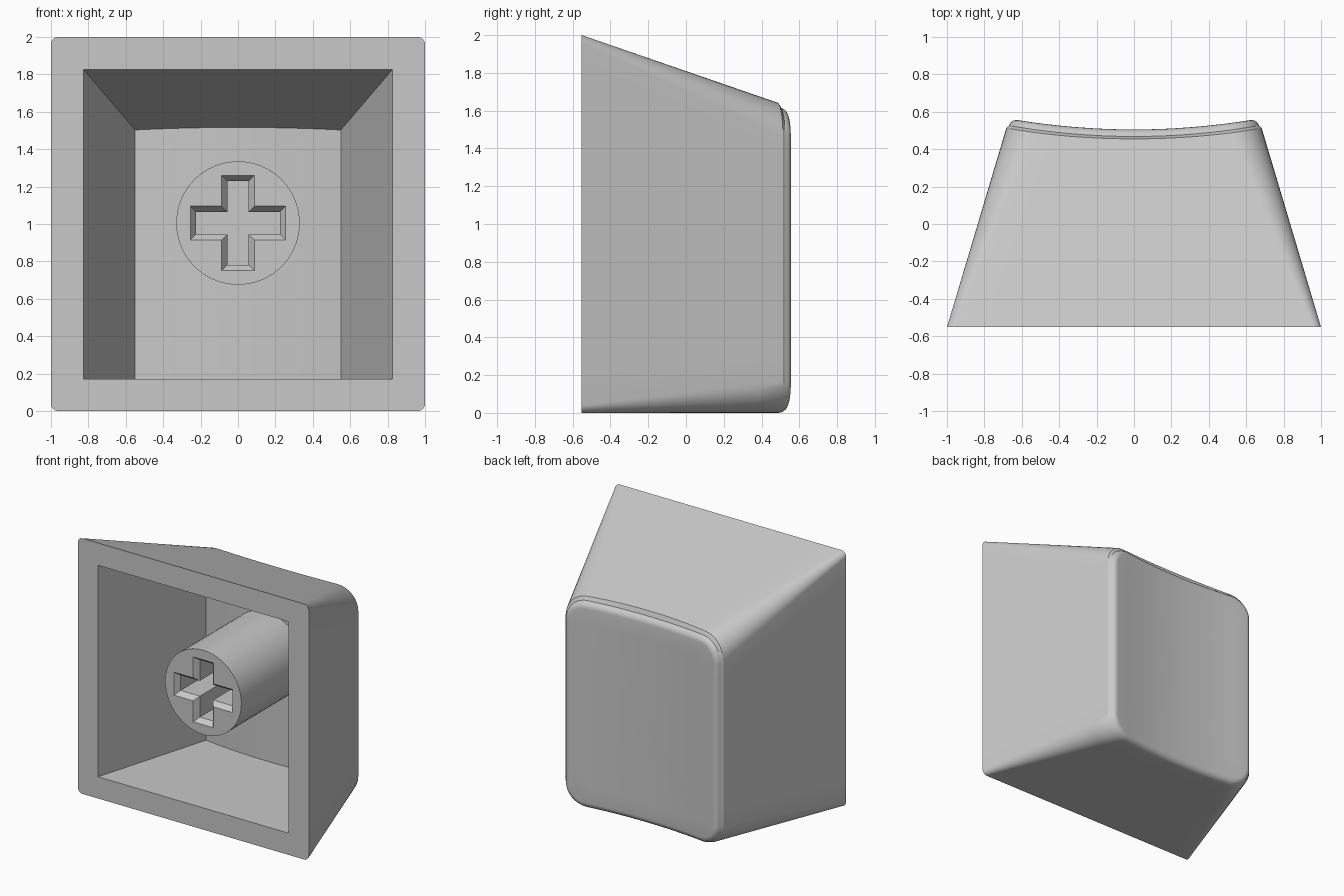
import bpy, bmesh, math

if "Cube" in bpy.data.objects:
    bpy.data.objects.remove(bpy.data.objects["Cube"], do_unlink=True)

FRONT = -0.552      # plane of the open rim
FILLET = 0.05       # rounding around the dished face

grey = bpy.data.materials.new("light grey plastic")
grey.use_nodes = True
grey.diffuse_color = (0.58, 0.58, 0.58, 1)
grey.node_tree.nodes["Principled BSDF"].inputs["Base Color"].default_value = (0.58, 0.58, 0.58, 1)


def loft(name, rings):
    """Closed solid through a list of equal-length point rings."""
    bm = bmesh.new()
    loops = [[bm.verts.new(p) for p in ring] for ring in rings]
    n = len(loops[0])
    for a, b in zip(loops, loops[1:]):
        for i in range(n):
            j = (i + 1) % n
            bm.faces.new((a[i], a[j], b[j], b[i]))
    bm.faces.new(loops[0])
    bm.faces.new(loops[-1][::-1])
    bmesh.ops.recalc_face_normals(bm, faces=bm.faces)
    mesh = bpy.data.meshes.new(name)
    bm.to_mesh(mesh)
    bm.free()
    mesh.materials.append(grey)
    obj = bpy.data.objects.new(name, mesh)
    bpy.context.collection.objects.link(obj)
    return obj


def activate(obj):
    bpy.ops.object.select_all(action="DESELECT")
    obj.select_set(True)
    bpy.context.view_layer.objects.active = obj


def cut(target, cutter):
    cutter.hide_render = True
    mod = target.modifiers.new("cut", "BOOLEAN")
    mod.operation = "DIFFERENCE"
    mod.solver = "EXACT"
    mod.object = cutter
    activate(target)
    bpy.ops.object.modifier_apply(modifier=mod.name)
    bpy.data.objects.remove(cutter, do_unlink=True)


def dish(x):
    return 0.505 + 0.05 * (x / 0.62) ** 2


def section(half_x, top, r, inset=0.0, steps=12, arc=8):
    """Rounded rectangle in x and z, with extra points along the long sides."""
    hx, lo, hi = half_x - inset, inset, top - inset
    r = max(r - inset, 0.01)
    pts = []
    corners = [(hx - r, hi - r, 0), (r - hx, hi - r, 90),
               (r - hx, lo + r, 180), (hx - r, lo + r, 270)]
    for k, (cx, cz, start) in enumerate(corners):
        for i in range(arc + 1):
            a = math.radians(start + 90 * i / arc)
            pts.append((cx + r * math.cos(a), cz + r * math.sin(a)))
        nx, nz, ns = corners[(k + 1) % 4]
        ex = nx + r * math.cos(math.radians(ns))
        ez = nz + r * math.sin(math.radians(ns))
        sx, sz = pts[-1]
        for i in range(1, steps):
            f = i / steps
            pts.append((sx + (ex - sx) * f, sz + (ez - sz) * f))
    return pts


def outer(y, r, inset=0.0):
    d = y - FRONT
    return section(1 - 0.298 * d, 2 - 0.345 * d, r, inset)


# Outer shell: tapered body, then the fillet, then the dished face
end = outer(dish(0.62), 0.17)
body_end = [dish(x) - FILLET for x, z in end]
rings = []
for k in range(9):
    t = k / 8
    ring = []
    for i, stop in enumerate(body_end):
        y = FRONT + t * (stop - FRONT)
        x, z = outer(y, 0.04 + 0.13 * t)[i]
        ring.append((x, y, z))
    rings.append(ring)
for k in range(1, 7):
    a = math.pi / 2 * k / 6
    pts = outer(dish(0.62), 0.17, FILLET * (1 - math.cos(a)))
    rings.append([(x, dish(x) - FILLET + FILLET * math.sin(a), z) for x, z in pts])
rim = rings[-1]
mid_z = sum(z for x, y, z in rim) / len(rim)
for s in (0.85, 0.7, 0.5, 0.3, 0.1, 0.02):
    rings.append([(x * s, dish(x * s), mid_z + (z - mid_z) * s) for x, y, z in rim])
shell = loft("keycap_shell", rings)

# Hollow inside with a curved back wall
columns = []
for i in range(17):
    u = i / 8 - 1
    y = 0.35 + 0.04 * u * u
    ahead = 0.1     # the cutter starts in front of the rim
    columns.append([((0.825 + 0.29 * ahead) * u, FRONT - ahead, 0.17),
                    ((0.825 + 0.29 * ahead) * u, FRONT - ahead, 1.825 + 0.342 * ahead),
                    (0.55 * u, y, 1.825 - 0.342 * (y - FRONT)),
                    (0.55 * u, y, 0.17)])
cut(shell, loft("cavity_cutter", columns))

# Round stem
STEM_Z, STEM_FRONT = 1.005, -0.43
stem = loft("stem", [[(0.33 * math.cos(math.tau * i / 64), y,
                       STEM_Z + 0.33 * math.sin(math.tau * i / 64)) for i in range(64)]
                     for y in (STEM_FRONT, 0.42)])


def cross(y, grow):
    """Plus-shaped ring."""
    a, b, tip = 0.057 + grow, 0.06 + grow, 0.224 + grow
    quarter = [(tip, b), (a, b), (a, tip)]
    pts = (quarter + [(-x, z) for x, z in quarter[::-1]]
           + [(-x, -z) for x, z in quarter] + [(x, -z) for x, z in quarter[::-1]])
    return [(x, y, STEM_Z + z) for x, z in pts]


# Cross socket with a chamfered mouth
cut(stem, loft("socket_cutter", [cross(STEM_FRONT - 0.02, 0.045), cross(STEM_FRONT + 0.04, 0),
                                 cross(0.05, 0)]))

for obj in (shell, stem):
    activate(obj)
    bpy.ops.object.shade_smooth_by_angle(angle=math.radians(30))
